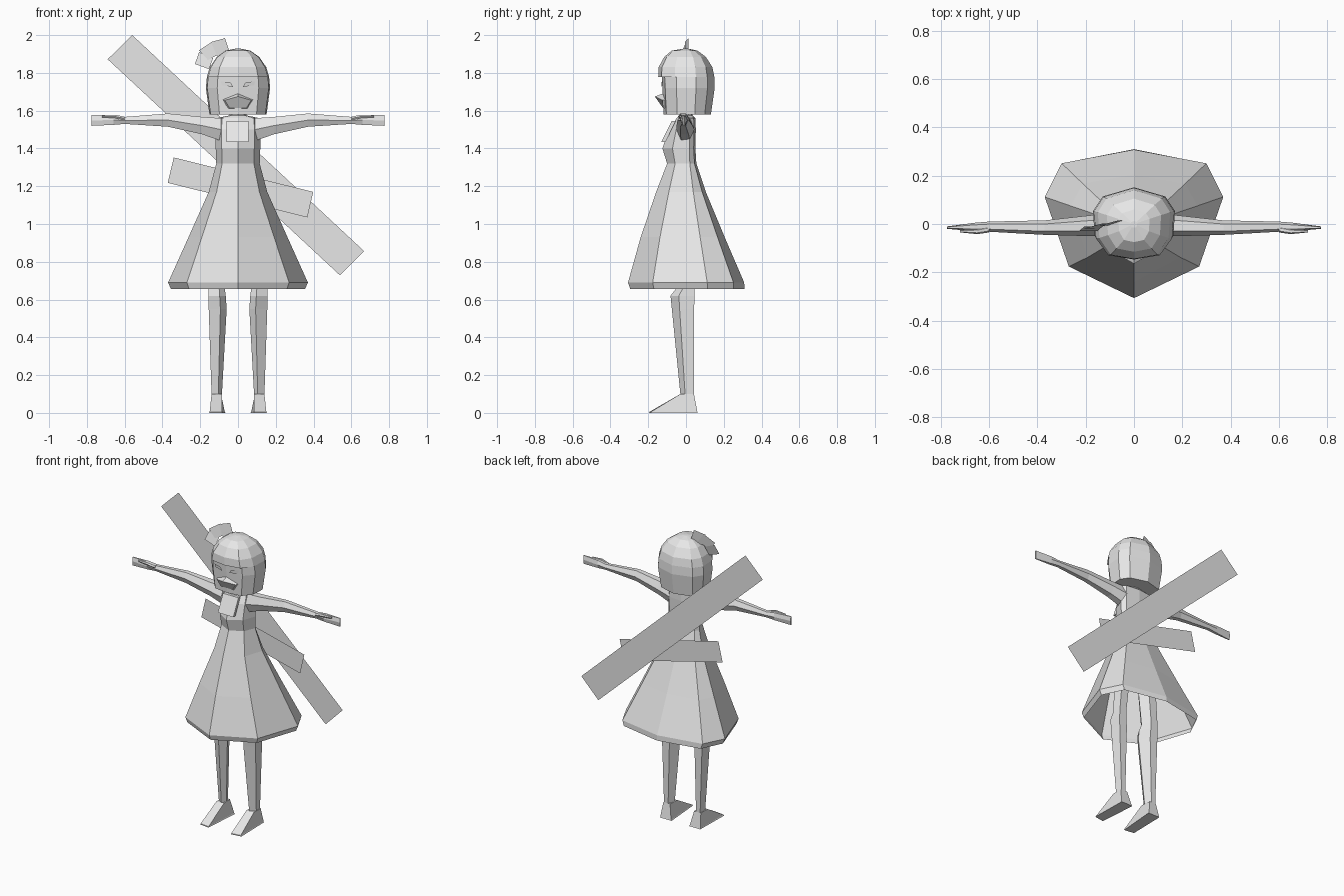
import bpy, bmesh, math
from mathutils import Vector

cube = bpy.data.objects.get("Cube")
if cube:
    bpy.data.objects.remove(cube, do_unlink=True)

grey = bpy.data.materials.new("light grey")
grey.use_nodes = True
grey.diffuse_color = (0.8, 0.8, 0.8, 1)
grey.node_tree.nodes["Principled BSDF"].inputs["Base Color"].default_value = (0.8, 0.8, 0.8, 1)


def finish(name, bm, recalc=True):
    if recalc:
        bmesh.ops.recalc_face_normals(bm, faces=bm.faces)
    me = bpy.data.meshes.new(name)
    bm.to_mesh(me)
    bm.free()
    me.materials.append(grey)
    ob = bpy.data.objects.new(name, me)
    bpy.context.collection.objects.link(ob)
    return ob


def loft(name, rings, cap_start=True, cap_end=True, side=1):
    """Skin a list of point rings; side=-1 mirrors across x."""
    bm = bmesh.new()
    vs = [[bm.verts.new((side * x, y, z)) for x, y, z in r] for r in rings]
    n = len(vs[0])
    for a, b in zip(vs, vs[1:]):
        for i in range(n):
            j = (i + 1) % n
            bm.faces.new((a[i], a[j], b[j], b[i]))
    if cap_start:
        bm.faces.new(vs[0][::-1])
    if cap_end:
        bm.faces.new(vs[-1])
    return finish(name, bm)


def plate(name, pts):
    bm = bmesh.new()
    bm.faces.new([bm.verts.new(p) for p in pts])
    return finish(name, bm, False)


def mirrored(half):
    """Close a half outline (front to back, x >= 0) into a full ring."""
    return half + [(-x, y, z) for x, y, z in half[-2:0:-1]]


# Dress: eight-sided rings (height, half width, front, back), open at the hem
def dress_ring(z, w, f, b):
    return mirrored([(0, f, z), (.73 * w, .574 * f, z), (w, .365 * b, z),
                     (.81 * w, .816 * b, z), (0, b, z)])

dress = [(.655, .355, -.295, .31), (.69, .37, -.307, .308), (.93, .262, -.24, .205),
         (1.17, .155, -.158, .105), (1.32, .115, -.10, .055)]
loft("dress_skirt", [dress_ring(*r) for r in dress], False, False)

bodice = [(1.32, .115, -.10, .055), (1.40, .118, -.125, .05), (1.50, .12, -.09, .052),
          (1.56, .115, -.05, .05), (1.575, .045, -.035, .035), (1.62, .04, -.035, .035)]
loft("dress_bodice", [dress_ring(*r) for r in bodice], False, True)


# Arms: six-sided sections (x, front y, back y, bottom z, top z)
def arm_ring(x, y0, y1, z0, z1):
    m, a, b = (z0 + z1) / 2, y0 + .25 * (y1 - y0), y0 + .75 * (y1 - y0)
    return [(x, y0, m), (x, a, z0), (x, b, z0), (x, y1, m), (x, b, z1), (x, a, z1)]

arm = [(.09, -.05, .045, 1.44, 1.56), (.19, -.05, .035, 1.475, 1.567),
       (.37, -.045, .015, 1.515, 1.585), (.60, -.032, .01, 1.53, 1.567),
       (.66, -.03, .005, 1.525, 1.575), (.775, -.02, -.01, 1.52, 1.577)]
thumb = [(.60, -.035, -.01, 1.55, 1.568), (.65, -.042, -.02, 1.56, 1.578),
         (.72, -.035, -.025, 1.565, 1.575)]


# Legs and feet: box sections (z, inner x, outer x, front y, back y)
def leg_ring(z, x0, x1, y0, y1):
    m = x0 + .35 * (x1 - x0)
    return [(m, y0, z), (x1, y0 + .35 * (y1 - y0), z), (x1 - .005, y1, z),
            (m, y1, z), (x0, y0 + .4 * (y1 - y0), z)]

leg = [(1.0, .03, .13, -.05, .05), (.66, .07, .155, -.05, .045), (.62, .065, .157, -.082, .045),
       (.55, .06, .155, -.075, .043), (.10, .085, .14, -.03, .042)]

for name, s in (("left", 1), ("right", -1)):
    loft(name + "_arm", [arm_ring(*r) for r in arm], side=s)
    loft(name + "_thumb", [arm_ring(*r) for r in thumb], side=s)
    loft(name + "_leg", [leg_ring(*r) for r in leg], side=s)
    # Wedge foot with a low pointed toe
    loft(name + "_foot", [
        [(.085, -.03, .10), (.14, -.03, .10), (.14, .042, .10), (.09, .042, .10)],
        [(.085, -.193, .006), (.15, -.185, .006), (.15, .06, .006), (.07, .06, .006)],
        [(.085, -.195, 0), (.155, -.185, 0), (.15, .062, 0), (.065, .062, 0)]], side=s)


# Hair and head: ten-sided rings (z, width scale, front y, back y)
def head_ring(z, k, f, b):
    return mirrored([(0, f, z), (.11 * k, .88 * f, z), (.163 * k, .4 * f, z),
                     (.17 * k, .35 * b, z), (.13 * k, .75 * b, z), (0, b, z)])

hair = [(1.58, .89, -.118, .132), (1.72, 1.0, -.125, .152), (1.777, .97, -.128, .15),
        (1.778, .97, -.147, .15), (1.83, .88, -.145, .14), (1.885, .66, -.115, .105),
        (1.918, .38, -.075, .06), (1.928, .08, -.015, .012)]
loft("head_and_hair", [head_ring(*r) for r in hair])

# Muzzle: shallow top slope and a steep underside meeting at a ridge
loft("muzzle", [
    [(-.085, -.10, 1.66), (0, -.11, 1.695), (.085, -.10, 1.66), (.055, -.10, 1.605), (-.055, -.10, 1.605)],
    [(-.07, -.125, 1.655), (0, -.165, 1.675), (.07, -.125, 1.655), (.045, -.122, 1.615), (-.045, -.122, 1.615)]])

# Slanted eyes
for name, s in (("left", 1), ("right", -1)):
    plate(name + "_eye", [(s * .025, -.131, 1.725), (s * .085, -.121, 1.735),
                          (s * .09, -.121, 1.755), (s * .04, -.131, 1.75)][::s])

# Hair bow: three flat leaves
leaves = [[(-.228, 1.847), (-.206, 1.91), (-.132, 1.878), (-.153, 1.82)],
          [(-.206, 1.92), (-.132, 1.968), (-.09, 1.905), (-.159, 1.868)],
          [(-.143, 1.963), (-.069, 1.984), (-.048, 1.92), (-.106, 1.88)]]
for i, leaf in enumerate(leaves):
    plate(f"hair_bow_leaf_{i + 1}",
          [(x, -.01 + (.012 * (i - 1)) + (.012 if j in (1, 2) else -.008), z)
           for j, (x, z) in enumerate(leaf)])

# Chest ornament: slim tilted slab
loft("chest_ornament", [
    [(-.06, -.13, 1.435), (.056, -.13, 1.435), (.056, -.075, 1.545), (-.06, -.075, 1.545)],
    [(-.06, -.108, 1.435), (.056, -.108, 1.435), (.056, -.055, 1.545), (-.06, -.055, 1.545)]])

# Flat planks carried behind the back
plate("long_back_plank", [(x, .165, z) for x, z in
                          ((-.56, 2.0), (-.69, 1.872), (.54, .728), (.667, .857))])
plate("short_back_plank", [(x, .14, z) for x, z in
                           ((-.34, 1.352), (-.372, 1.218), (.367, 1.035), (.398, 1.17))])
